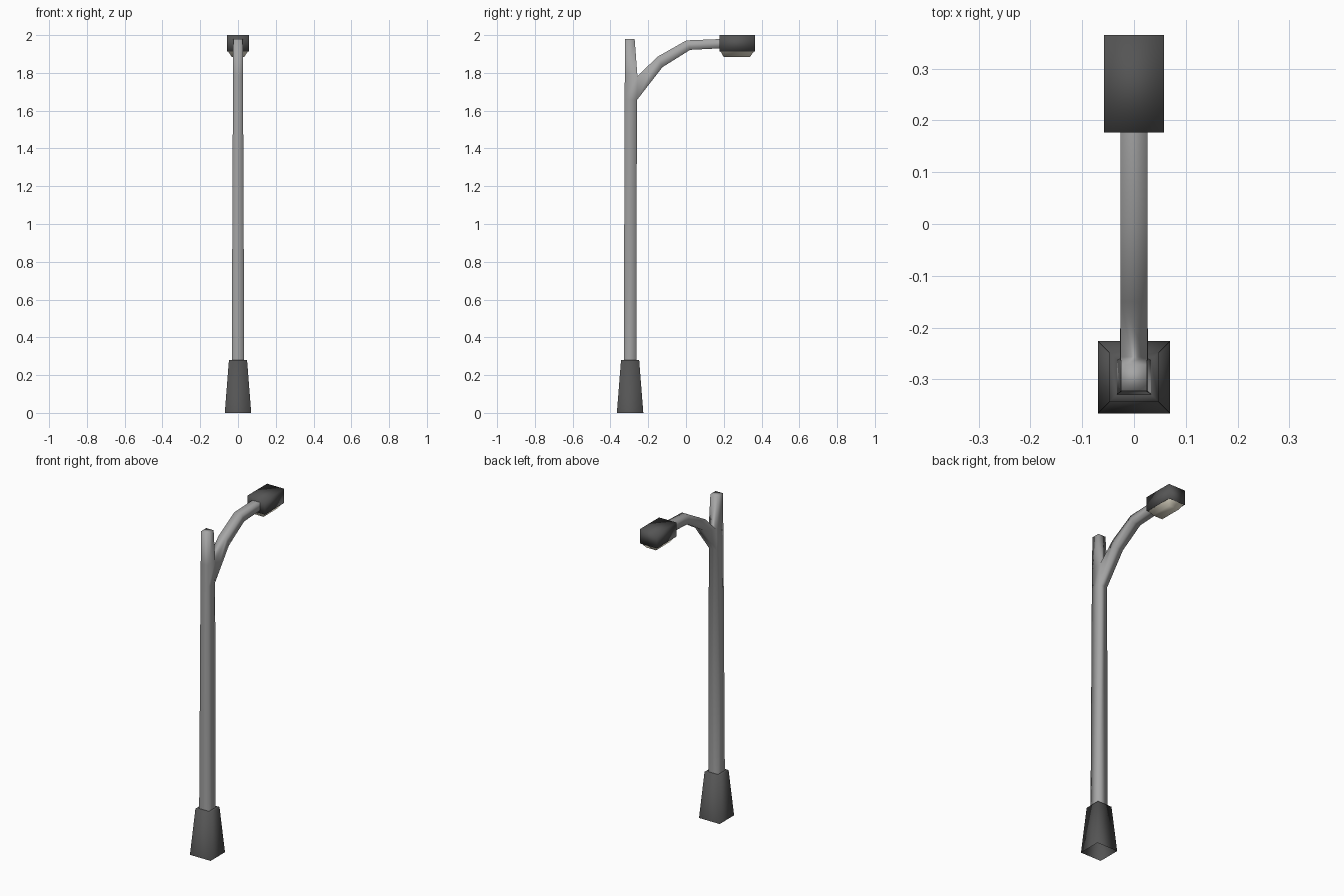
import bpy, bmesh

if "Cube" in bpy.data.objects:
    bpy.data.objects.remove(bpy.data.objects["Cube"])

POLE_Y = -0.296


def material(name, rgb):
    m = bpy.data.materials.new(name)
    m.diffuse_color = (*rgb, 1)
    m.use_nodes = True
    m.node_tree.nodes["Principled BSDF"].inputs["Base Color"].default_value = m.diffuse_color
    return m


dark = material("dark_metal", (0.09, 0.09, 0.09))
metal = material("pole_metal", (0.38, 0.38, 0.38))
cream = material("lens_cream", (0.85, 0.8, 0.66))


def rect(hx, y0, y1, z):
    return [(-hx, y0, z), (hx, y0, z), (hx, y1, z), (-hx, y1, z)]


def square(h, z):
    return rect(h, POLE_Y - h, POLE_Y + h, z)


def loft(bm, rings, cap_start=False, cap_end=False):
    """Skin four-cornered rings; returns side faces, four per step."""
    vs = [[bm.verts.new(p) for p in r] for r in rings]
    faces = []
    for a, b in zip(vs, vs[1:]):
        for i in range(4):
            j = (i + 1) % 4
            faces.append(bm.faces.new((a[i], a[j], b[j], b[i])))
    if cap_start:
        bm.faces.new(vs[0][::-1])
    if cap_end:
        bm.faces.new(vs[-1])
    return faces


def finish(name, bm, mat):
    bmesh.ops.remove_doubles(bm, verts=bm.verts, dist=1e-5)
    bmesh.ops.recalc_face_normals(bm, faces=bm.faces)
    for f in bm.faces:
        f.smooth = True
    me = bpy.data.meshes.new(name)
    bm.to_mesh(me)
    bm.free()
    me.materials.append(mat)
    ob = bpy.data.objects.new(name, me)
    bpy.context.collection.objects.link(ob)
    return ob


# Tapered base, open underneath, with a flat shoulder around the pole
bm = bmesh.new()
loft(bm, [square(0.07, 0), square(0.048, 0.28), square(0.033, 0.28)])
finish("base", bm, dark)

# Square pole; the front panel near the top is opened for the arm
bm = bmesh.new()
sides = loft(bm, [
    square(0.033, 0.28),
    rect(0.027, -0.325, -0.26, 1.656),
    rect(0.026, -0.324, -0.257, 1.783),
    rect(0.025, -0.323, -0.272, 1.98),
], cap_end=True)
bmesh.ops.delete(bm, geom=[sides[4 + 2]], context='FACES_ONLY')

# Curved arm: (lower y, lower z, upper y, upper z, half width)
arm = [
    (-0.26, 1.656, -0.257, 1.783, 0.027),
    (-0.125, 1.83, -0.15, 1.886, 0.026),
    (0.022, 1.922, 0.002, 1.972, 0.026),
    (0.18, 1.93, 0.18, 1.979, 0.026),
]
rings = []
for i, (ly, lz, uy, uz, h) in enumerate(arm):
    hu = 0.026 if i == 0 else h
    rings.append([(-h, ly, lz), (h, ly, lz), (hu, uy, uz), (-hu, uy, uz)])
loft(bm, rings)
finish("pole_and_arm", bm, metal)

# Lamp housing with a narrow rim around the lens
bm = bmesh.new()
loft(bm, [
    rect(0.058, 0.177, 0.365, 2.0),
    rect(0.058, 0.177, 0.365, 1.913),
    rect(0.052, 0.183, 0.359, 1.913),
], cap_start=True)
finish("lamp_housing", bm, dark)

# Tapered lens
bm = bmesh.new()
loft(bm, [
    rect(0.052, 0.183, 0.359, 1.913),
    rect(0.033, 0.2, 0.338, 1.884),
], cap_end=True)
lens = finish("lamp_lens", bm, cream)
# the open lens must face outward, with its cap pointing down
if min(lens.data.polygons, key=lambda p: p.center.z).normal.z > 0:
    lens.data.flip_normals()
